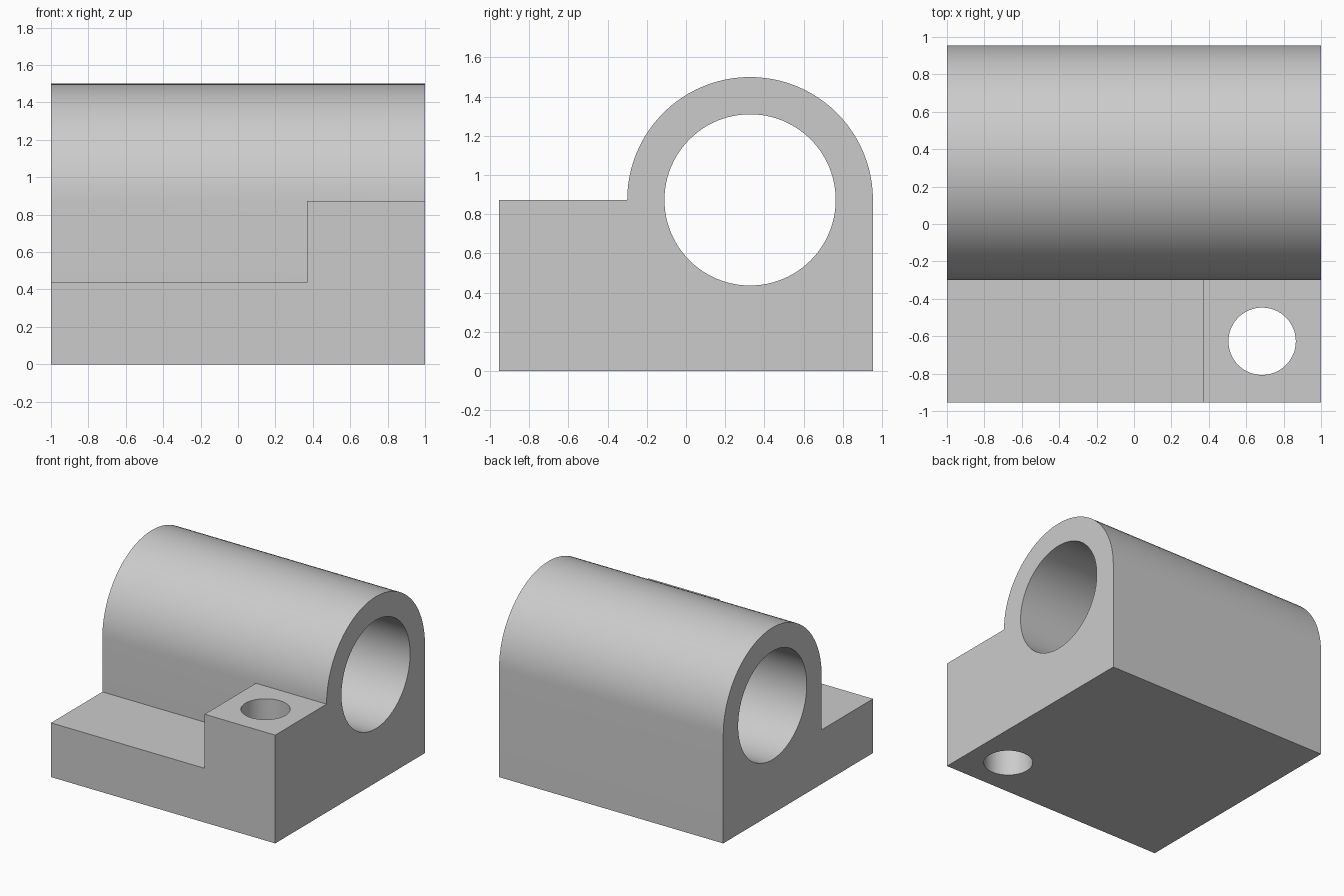
import bpy, bmesh
from math import sin, cos, pi, radians

if "Cube" in bpy.data.objects:
    bpy.data.objects.remove(bpy.data.objects["Cube"])

Y = 0.954            # half depth
R = 0.627            # outer barrel radius
CY, CZ = Y - R, 0.873  # barrel axis
LUG_X, LEDGE_Z = 0.37, 0.437


def extrude_x(name, profile, x0, x1):
    """Extrude a closed (y, z) profile along x."""
    bm = bmesh.new()
    face = bm.faces.new([bm.verts.new((x0, y, z)) for y, z in profile])
    ext = bmesh.ops.extrude_face_region(bm, geom=[face])
    verts = [g for g in ext["geom"] if isinstance(g, bmesh.types.BMVert)]
    bmesh.ops.translate(bm, verts=verts, vec=(x1 - x0, 0, 0))
    bmesh.ops.recalc_face_normals(bm, faces=bm.faces)
    mesh = bpy.data.meshes.new(name)
    bm.to_mesh(mesh)
    bm.free()
    obj = bpy.data.objects.new(name, mesh)
    bpy.context.collection.objects.link(obj)
    return obj


def cylinder(name, radius, depth, loc, rot=(0, 0, 0)):
    bpy.ops.mesh.primitive_cylinder_add(vertices=96, radius=radius, depth=depth,
                                        location=loc, rotation=rot)
    obj = bpy.context.object
    obj.name = name
    return obj


def cut(body, cutter):
    """Subtract the cutter, then remove it."""
    cutter.hide_render = True
    mod = body.modifiers.new(cutter.name, 'BOOLEAN')
    mod.operation, mod.solver, mod.object = 'DIFFERENCE', 'EXACT', cutter
    bpy.ops.object.select_all(action='DESELECT')
    body.select_set(True)
    bpy.context.view_layer.objects.active = body
    bpy.ops.object.modifier_apply(modifier=mod.name)
    bpy.data.objects.remove(cutter)


# Block with rounded barrel: one side profile
arc = [(CY + R * cos(pi * i / 48), CZ + R * sin(pi * i / 48)) for i in range(49)]
body = extrude_x("bearing_block", [(-Y, 0), (Y, 0)] + arc + [(-Y, CZ)], -1, 1)

# Lowered ledge beside the mounting lug
front = Y - 2 * R
cut(body, extrude_x("ledge_cutter", [(-1.2, LEDGE_Z), (front, LEDGE_Z),
                                     (front, 1.0), (-1.2, 1.0)], -1.2, LUG_X))

# Shaft bore and bolt hole
cut(body, cylinder("bore_cutter", 0.437, 3, (0, CY, CZ), (0, pi / 2, 0)))
cut(body, cylinder("bolt_hole_cutter", 0.18, 3, ((LUG_X + 1) / 2, (front - Y) / 2, 0.5)))

bpy.ops.object.shade_smooth_by_angle(angle=radians(30))
